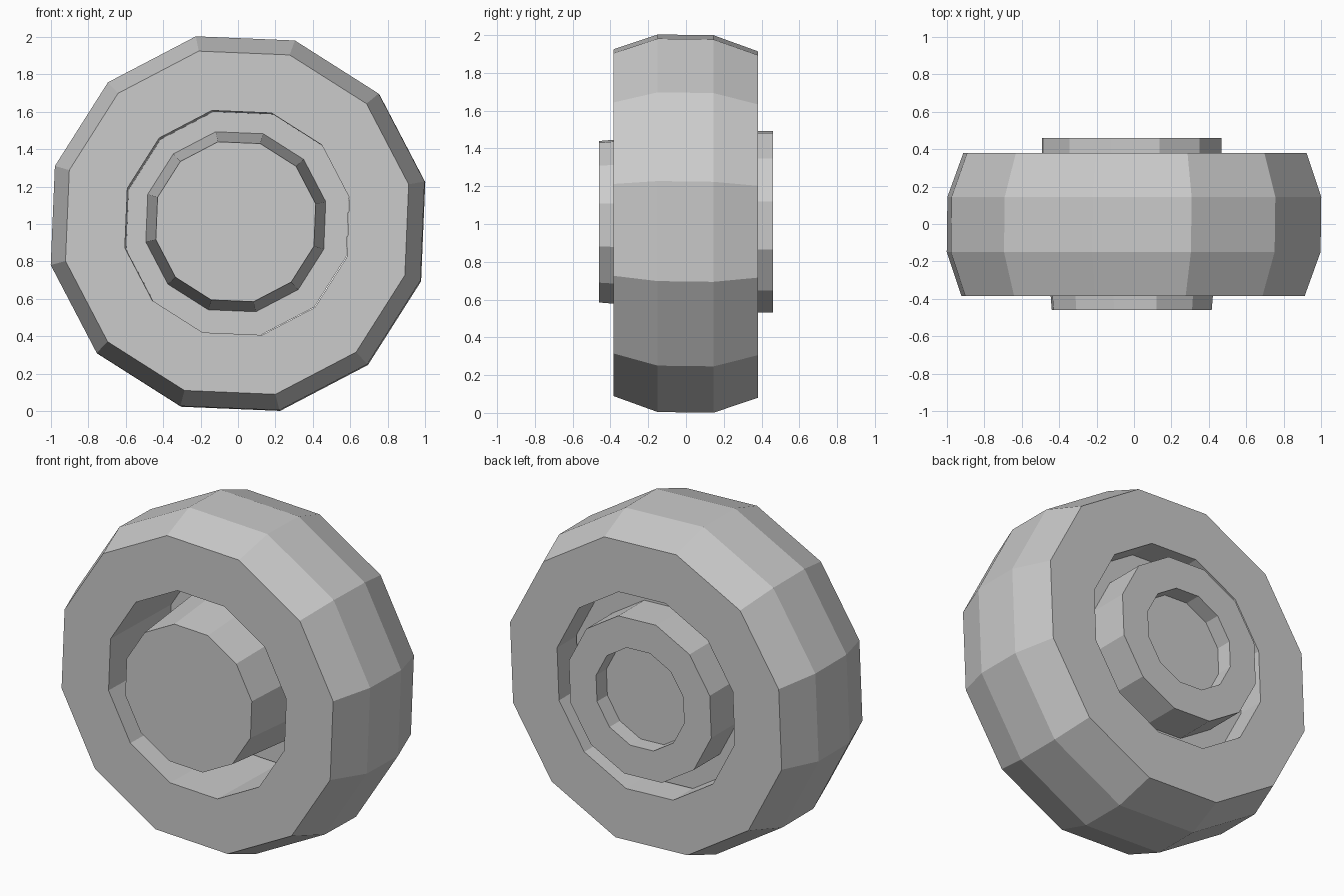
import bpy, bmesh, math

if "Cube" in bpy.data.objects:
    bpy.data.objects.remove(bpy.data.objects["Cube"])

SIDES = 12
TURN = math.radians(12.6)


def lathe(name, profile, center, lean=0.0, closed=False):
    """Spin (radius, y) points around the y axis into a flat-faced solid."""
    bm = bmesh.new()
    rings = []
    for r, y in profile:
        cx, cz = center[0] + lean * y, center[1] - lean * y
        ring = []
        for i in range(SIDES):
            a = TURN + i * math.tau / SIDES
            ring.append(bm.verts.new((cx + r * math.cos(a), y, cz + r * math.sin(a))))
        rings.append(ring)
    pairs = list(zip(rings, rings[1:]))
    if closed:
        pairs.append((rings[-1], rings[0]))
    else:
        bm.faces.new(rings[0])
        bm.faces.new(rings[-1][::-1])
    for a, b in pairs:
        for i in range(SIDES):
            j = (i + 1) % SIDES
            bm.faces.new((a[i], b[i], b[j], a[j]))
    bmesh.ops.recalc_face_normals(bm, faces=bm.faces)
    mesh = bpy.data.meshes.new(name)
    bm.to_mesh(mesh)
    bm.free()
    obj = bpy.data.objects.new(name, mesh)
    bpy.context.collection.objects.link(obj)
    return obj


# Tyre: thick ring with chamfered shoulders and an open centre
lathe("tyre", [(0.615, -0.385), (0.94, -0.385), (1.024, -0.15),
               (1.024, 0.145), (0.94, 0.38), (0.615, 0.38)],
      (0.0, 1.002), lean=0.0128, closed=True)

# Hub: tapered front boss, thin web near the back, rear collar with a shallow recess
lathe("hub", [(0.438, -0.46), (0.493, 0.19), (0.62, 0.19), (0.62, 0.21),
              (0.493, 0.21), (0.493, 0.46), (0.305, 0.46), (0.305, 0.36)],
      (-0.012, 1.012))
